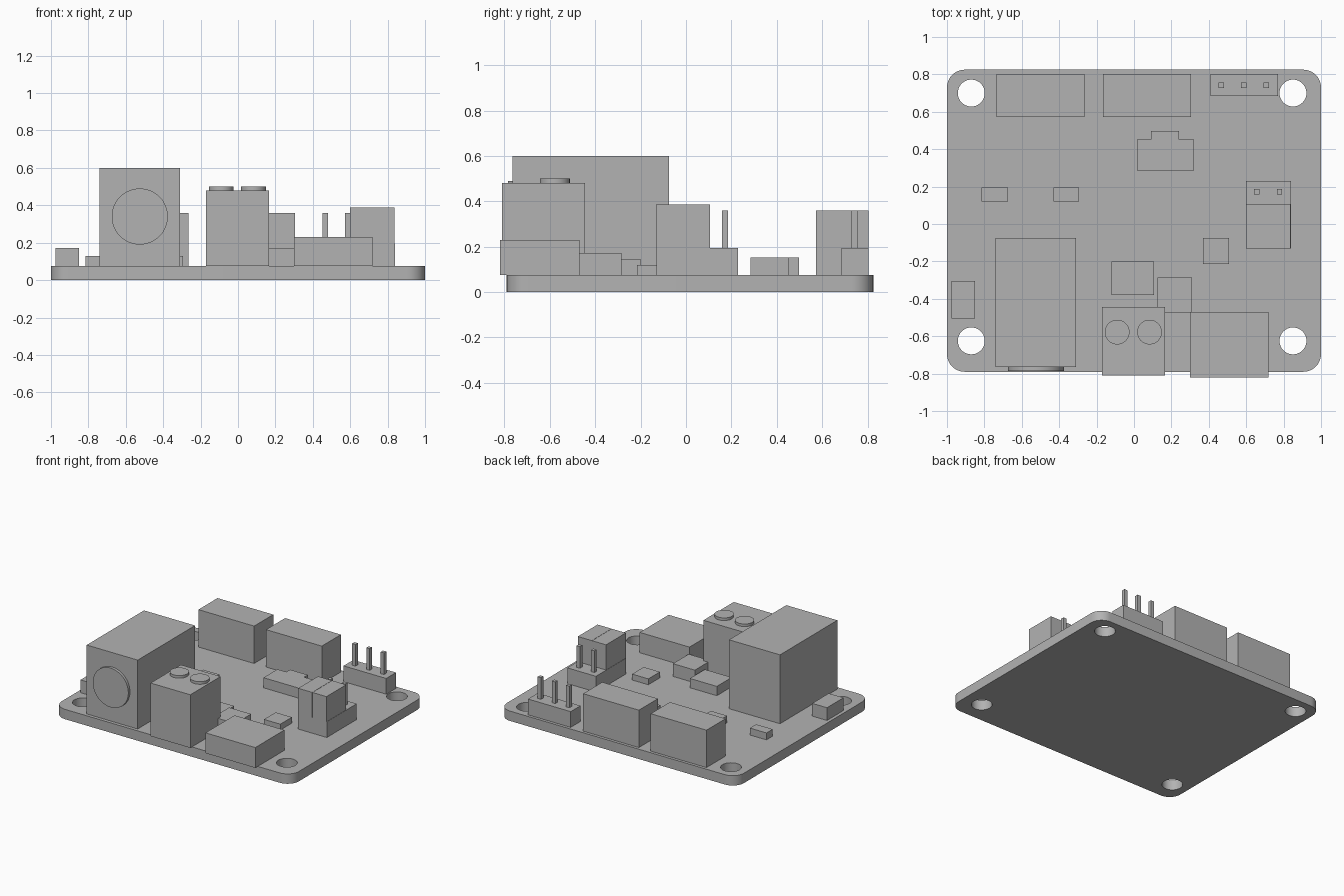
import bpy
from math import cos, sin, pi, radians

cube = bpy.data.objects.get("Cube")
if cube:
    bpy.data.objects.remove(cube, do_unlink=True)

# Single plain grey finish
grey = bpy.data.materials.new("plain_grey")
grey.use_nodes = True
colour = (0.45, 0.45, 0.45, 1)
grey.diffuse_color = colour
next(n for n in grey.node_tree.nodes if n.type == 'BSDF_PRINCIPLED').inputs["Base Color"].default_value = colour

TOP = 0.075  # upper face of the board


def box(name, x0, x1, y0, y1, z1, z0=TOP):
    bpy.ops.mesh.primitive_cube_add(size=1, location=((x0 + x1) / 2, (y0 + y1) / 2, (z0 + z1) / 2))
    ob = bpy.context.object
    ob.name = name
    ob.scale = (x1 - x0, y1 - y0, z1 - z0)
    bpy.ops.object.transform_apply(location=False, rotation=False, scale=True)
    ob.data.materials.append(grey)
    return ob


def disc(name, centre, radius, depth, tilt=0):
    bpy.ops.mesh.primitive_cylinder_add(vertices=48, radius=radius, depth=depth,
                                        location=centre, rotation=(tilt, 0, 0))
    ob = bpy.context.object
    ob.name = name
    ob.data.materials.append(grey)
    bpy.ops.object.shade_smooth_by_angle(angle=radians(30))


def arc(cx, cy, r, start, sweep, steps):
    return [(cx + r * cos(start + sweep * i / steps), cy + r * sin(start + sweep * i / steps))
            for i in range(steps + 1)]


def plate(name, loops, z0, z1):
    """Extrude closed outlines; inner loops become holes."""
    curve = bpy.data.curves.new(name, 'CURVE')
    curve.dimensions = '2D'
    curve.fill_mode = 'BOTH'
    curve.extrude = (z1 - z0) / 2
    for pts in loops:
        spline = curve.splines.new('POLY')
        spline.points.add(len(pts) - 1)
        for p, (x, y) in zip(spline.points, pts):
            p.co = (x, y, 0, 1)
        spline.use_cyclic_u = True
    temp = bpy.data.objects.new(name + "_outline", curve)
    bpy.context.collection.objects.link(temp)
    bpy.context.view_layer.update()
    mesh = bpy.data.meshes.new_from_object(temp.evaluated_get(bpy.context.evaluated_depsgraph_get()))
    bpy.data.objects.remove(temp, do_unlink=True)
    mesh.materials.clear()
    mesh.materials.append(grey)
    ob = bpy.data.objects.new(name, mesh)
    ob.location.z = (z0 + z1) / 2
    bpy.context.collection.objects.link(ob)
    bpy.ops.object.select_all(action='DESELECT')
    ob.select_set(True)
    bpy.context.view_layer.objects.active = ob
    # Weld the caps to the walls
    bpy.ops.object.mode_set(mode='EDIT')
    bpy.ops.mesh.select_all(action='SELECT')
    bpy.ops.mesh.remove_doubles(threshold=0.0001)
    bpy.ops.mesh.normals_make_consistent(inside=False)
    bpy.ops.object.mode_set(mode='OBJECT')
    bpy.ops.object.shade_smooth_by_angle(angle=radians(30))


# Board with rounded corners and four mounting holes
R = 0.095
corners = [(1 - R, 0.825 - R), (R - 1, 0.825 - R), (R - 1, R - 0.79), (1 - R, R - 0.79)]
outline = []
for i, (cx, cy) in enumerate(corners):
    outline += arc(cx, cy, R, i * pi / 2, pi / 2, 10)
holes = [arc(x, y, 0.072, 0, 2 * pi, 40)[:-1] for x in (-0.87, 0.85) for y in (-0.625, 0.7)]
plate("circuit_board", [outline] + holes, 0, TOP)

# Power jack with its round socket face
box("power_jack", -0.74, -0.31, -0.765, -0.075, 0.6)
disc("power_jack_socket", (-0.525, -0.77, 0.34), 0.15, 0.03, pi / 2)

# Screw terminal with two screw heads
box("screw_terminal", -0.17, 0.165, -0.81, -0.445, 0.48)
for side, x in (("right", -0.09), ("left", 0.083)):
    disc("terminal_screw_" + side, (x, -0.578, 0.485), 0.066, 0.03)

# Data port and rear connectors
box("data_port", 0.3, 0.72, -0.82, -0.47, 0.23)
box("rear_connector_right", -0.735, -0.265, 0.573, 0.803, 0.36)
box("rear_connector_left", -0.165, 0.305, 0.573, 0.803, 0.36)

# Small surface components
box("large_capacitor", 0.125, 0.31, -0.475, -0.285, 0.172)
box("inductor", -0.12, 0.107, -0.38, -0.2, 0.146)
box("small_chip", 0.37, 0.507, -0.215, -0.075, 0.12)
box("edge_component", -0.975, -0.85, -0.505, -0.305, 0.172)
box("resistor_right", -0.815, -0.675, 0.12, 0.195, 0.128)
box("resistor_left", -0.43, -0.293, 0.12, 0.195, 0.128)

# Regulator with a stepped tab
plate("regulator", [[(0.015, 0.285), (0.32, 0.285), (0.32, 0.453), (0.24, 0.453),
                     (0.24, 0.498), (0.09, 0.498), (0.09, 0.453), (0.015, 0.453)]], TOP, 0.152)


def pin(name, x, y):
    box(name, x - 0.014, x + 0.014, y - 0.014, y + 0.014, 0.36, 0.19)


# Three pin header
box("pin_header", 0.41, 0.77, 0.685, 0.803, 0.195)
for i in range(3):
    pin(f"header_pin_{i + 1}", 0.467 + 0.12 * i, 0.742)

# Jumper header with two pins and two caps
box("jumper_header", 0.598, 0.84, -0.13, 0.23, 0.195)
for i in range(2):
    pin(f"jumper_pin_{i + 1}", 0.656 + 0.122 * i, 0.172)
    x = 0.6 + 0.12 * i
    box(f"jumper_cap_{i + 1}", x, x + 0.118, -0.132, 0.106, 0.387, 0.195)
